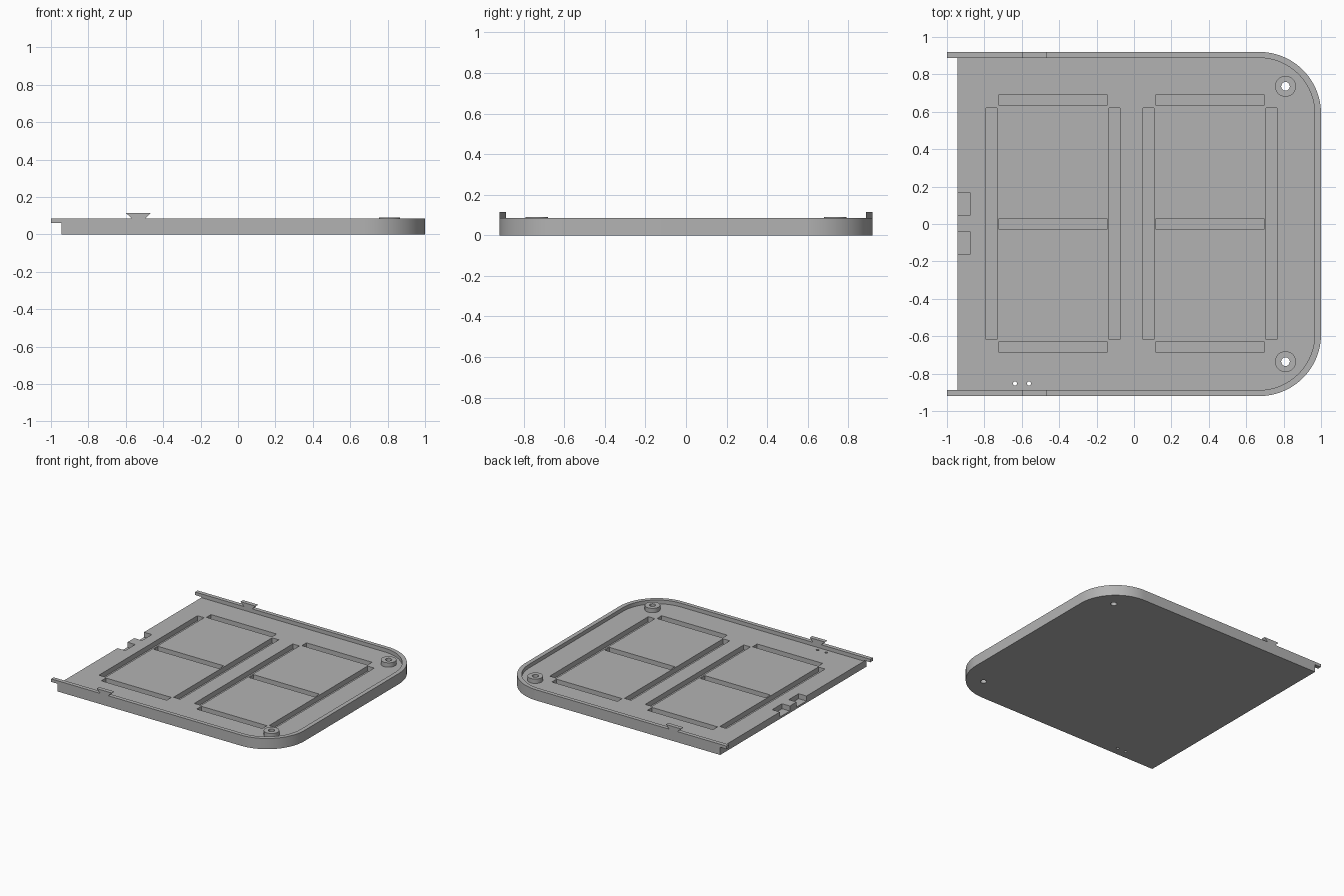
import bpy, bmesh
from math import sin, cos, pi, radians
from mathutils import Vector

if "Cube" in bpy.data.objects:
    bpy.data.objects.remove(bpy.data.objects["Cube"], do_unlink=True)

grey = bpy.data.materials.new("plain_grey")
grey.use_nodes = True
colour = (0.45, 0.45, 0.45, 1)
grey.diffuse_color = colour
grey.node_tree.nodes["Principled BSDF"].inputs["Base Color"].default_value = colour

FLOOR, RIM, POCKET = 0.055, 0.085, 0.015
EDGE, SIDE = -0.945, 0.92


def make(name, prisms):
    """One object from prisms: (base points, extrusion vector)."""
    bm = bmesh.new()
    for points, shift in prisms:
        base = bm.faces.new([bm.verts.new(p) for p in points])
        ext = bmesh.ops.extrude_face_region(bm, geom=[base], use_keep_orig=True)
        verts = [v for v in ext["geom"] if isinstance(v, bmesh.types.BMVert)]
        bmesh.ops.translate(bm, verts=verts, vec=Vector(shift))
    bmesh.ops.recalc_face_normals(bm, faces=bm.faces[:])
    mesh = bpy.data.meshes.new(name)
    bm.to_mesh(mesh)
    bm.free()
    mesh.materials.append(grey)
    obj = bpy.data.objects.new(name, mesh)
    bpy.context.collection.objects.link(obj)
    return obj


def upright(outline, z0, z1):
    return [(x, y, z0) for x, y in outline], (0, 0, z1 - z0)


def box(x0, x1, y0, y1, z0, z1):
    return upright([(x0, y0), (x1, y0), (x1, y1), (x0, y1)], z0, z1)


def disc(x, y, r, z0, z1, n=32):
    return upright([(x + r * cos(2 * pi * i / n), y + r * sin(2 * pi * i / n))
                    for i in range(n)], z0, z1)


def tray_outline(left, right, side, r, n=24):
    """Square at the left, rounded corners at the right."""
    arc = [(right - r + r * sin(pi / 2 * i / n), side - r + r * cos(pi / 2 * i / n))
           for i in range(n + 1)]
    return [(left, side)] + arc + [(x, -y) for x, y in reversed(arc)] + [(left, -side)]


def cut(obj, cutter):
    """Subtract the cutter, bake the result and drop the cutter."""
    mod = obj.modifiers.new("cut", "BOOLEAN")
    mod.operation, mod.solver, mod.object = "DIFFERENCE", "EXACT", cutter
    graph = bpy.context.evaluated_depsgraph_get()
    baked = bpy.data.meshes.new_from_object(obj.evaluated_get(graph))
    obj.modifiers.clear()
    obj.data = baked
    bpy.data.objects.remove(cutter, do_unlink=True)


def smooth(obj):
    bpy.ops.object.select_all(action="DESELECT")
    obj.select_set(True)
    bpy.context.view_layer.objects.active = obj
    bpy.ops.object.shade_smooth_by_angle(angle=radians(30))


# Tray with a rim on three sides
tray = make("tray", [upright(tray_outline(EDGE, 1, SIDE, 0.33), 0, RIM)])
cut(tray, make("tray_hollow",
               [upright(tray_outline(-1.2, 0.966, SIDE - 0.032, 0.298), FLOOR, 0.2)]))

# Recessed slots, edge notches and through holes
recesses = []
for x in (-0.791, -0.134, 0.048, 0.706):
    recesses.append(box(x, x + 0.059, -0.618, 0.62, POCKET, 0.2))
for x in (-0.722, 0.118):
    for y in (-0.658, 0, 0.663):
        recesses.append(box(x, x + 0.577, y - 0.029, y + 0.029, POCKET, 0.2))
for y in (-0.102, 0.107):
    recesses.append(box(-1.1, -0.876, y - 0.062, y + 0.062, POCKET, 0.2))
for x in (-0.636, -0.561):
    recesses.append(disc(x, -0.853, 0.011, -0.1, 0.2, 16))
for y in (-0.736, 0.736):
    recesses.append(disc(0.81, y, 0.023, -0.1, 0.2))
cut(tray, make("recesses", recesses))
smooth(tray)

# Screw bosses in the rounded corners
for label, y in (("front", -0.736), ("back", 0.736)):
    boss = make(label + "_screw_boss", [disc(0.81, y, 0.056, FLOOR, 0.09)])
    cut(boss, make("boss_hole", [disc(0.81, y, 0.023, -0.1, 0.2)]))
    smooth(boss)

# Rail tongues and dovetail clips on both side walls
for label, y0 in (("front", -SIDE), ("back", SIDE - 0.032)):
    make(label + "_rail_tongue", [box(-1, EDGE, y0, y0 + 0.032, 0.061, RIM)])
    dovetail = [(-0.568, RIM), (-0.497, RIM), (-0.467, 0.115), (-0.6, 0.115)]
    make(label + "_clip", [([(x, y0, z) for x, z in dovetail], (0, 0.032, 0))])
